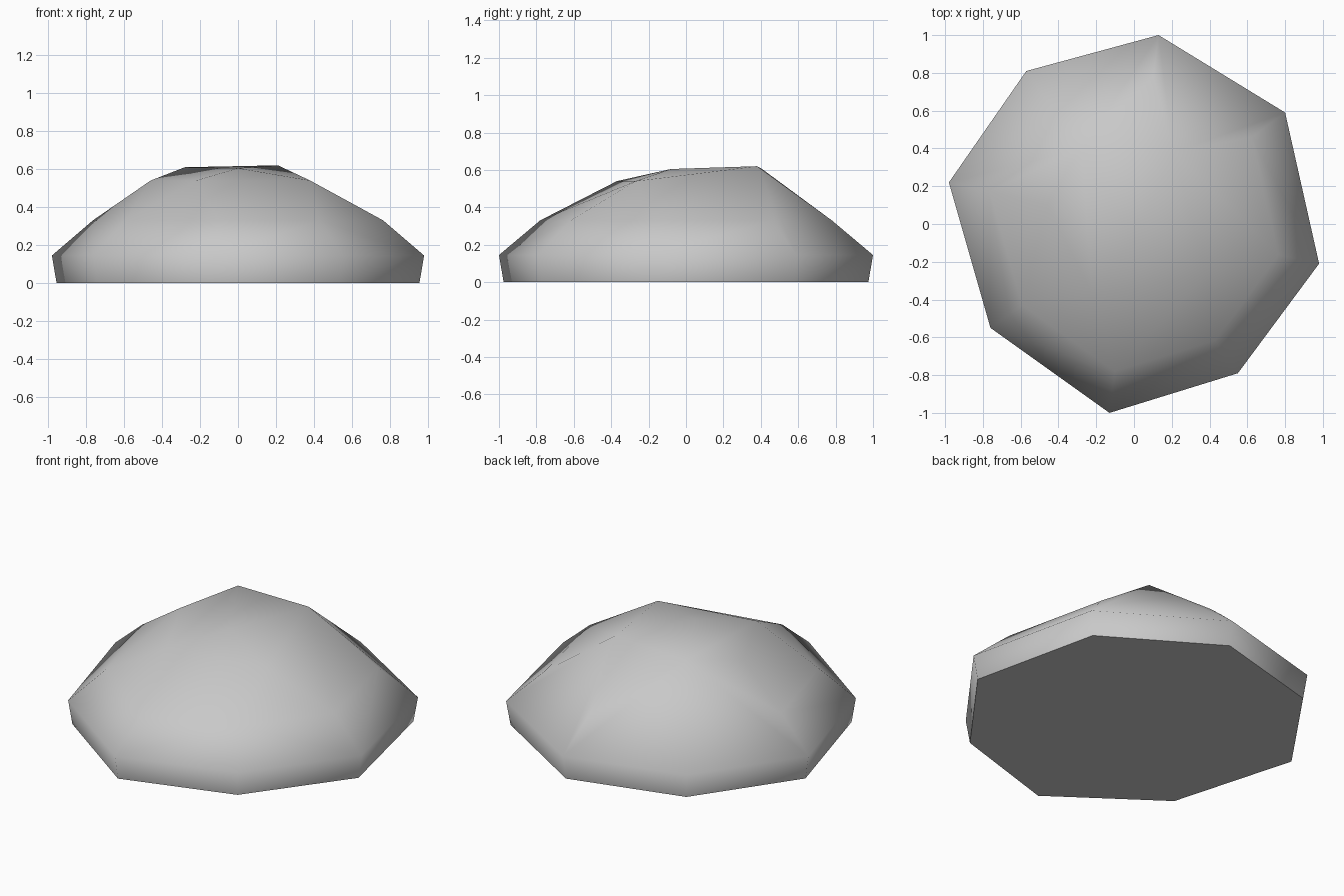
import bpy
import bmesh
import math

cube = bpy.data.objects.get("Cube")
if cube:
    bpy.data.objects.remove(cube, do_unlink=True)

# Stone colour
stone = bpy.data.materials.new("light_grey_stone")
stone.use_nodes = True
colour = (0.58, 0.58, 0.58, 1)
stone.diffuse_color = colour
bsdf = stone.node_tree.nodes["Principled BSDF"]
bsdf.inputs["Base Color"].default_value = colour
bsdf.inputs["Roughness"].default_value = 0.9

# Uneven eight-sided outline, repeated as base, rim and shoulder
outline = [(-.98, .22), (-.57, .81), (.13, 1), (.8, .59),
           (.98, -.21), (.55, -.79), (-.13, -1), (-.76, -.55)]
layers = [(.975, 0), (1, .145), (.78, .33)]
points = [(x * s, y * s, z) for s, z in layers for x, y in outline]

# Irregular crown around an off-centre top
points += [(-.46, .1, .54), (-.28, .4, .61), (.21, .38, .62),
           (.38, -.27, .54), (-.22, -.37, .54), (0, -.08, .605)]

# Wrap the points into one faceted solid
bm = bmesh.new()
for p in points:
    bm.verts.new(p)
hull = bmesh.ops.convex_hull(bm, input=bm.verts)
loose = [v for v in bm.verts if not v.link_faces]
bmesh.ops.delete(bm, geom=loose, context='VERTS')
bmesh.ops.dissolve_limit(bm, angle_limit=math.radians(1),
                         verts=bm.verts, edges=bm.edges)
bmesh.ops.recalc_face_normals(bm, faces=bm.faces)

mesh = bpy.data.meshes.new("boulder")
bm.to_mesh(mesh)
bm.free()
mesh.materials.append(stone)
boulder = bpy.data.objects.new("boulder", mesh)
bpy.context.collection.objects.link(boulder)

# Soft sides with a crisp flat underside
bpy.ops.object.select_all(action='DESELECT')
boulder.select_set(True)
bpy.context.view_layer.objects.active = boulder
bpy.ops.object.shade_smooth_by_angle(angle=math.radians(75))
